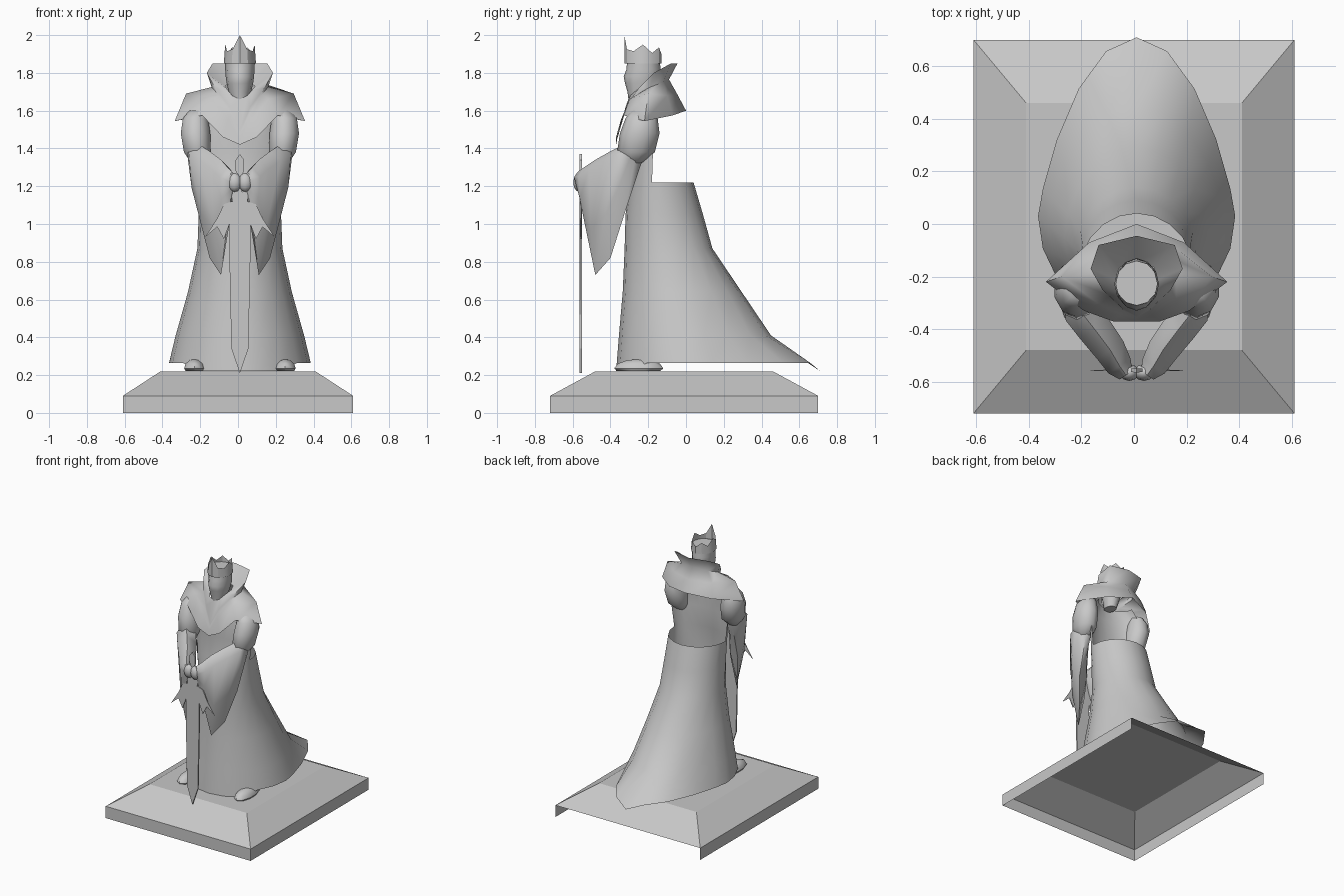
import bpy, bmesh, math

if "Cube" in bpy.data.objects:
    bpy.data.objects.remove(bpy.data.objects["Cube"])

stone = bpy.data.materials.new("grey_stone")
stone.diffuse_color = (0.58, 0.58, 0.58, 1)
stone.use_nodes = True
stone.node_tree.nodes["Principled BSDF"].inputs["Base Color"].default_value = stone.diffuse_color


def finish(name, bm, smooth=45):
    bmesh.ops.recalc_face_normals(bm, faces=bm.faces)
    me = bpy.data.meshes.new(name)
    bm.to_mesh(me)
    bm.free()
    me.materials.append(stone)
    ob = bpy.data.objects.new(name, me)
    bpy.context.collection.objects.link(ob)
    if name != "plinth":
        ob.location.x = .01      # the figure stands slightly off centre
    if smooth:
        bpy.ops.object.select_all(action='DESELECT')
        ob.select_set(True)
        bpy.context.view_layer.objects.active = ob
        bpy.ops.object.shade_smooth_by_angle(angle=math.radians(smooth))
    return ob


def loft(name, rings, cap_start=False, cap_end=False, skip=None, smooth=45):
    """Skin closed rings of equal length; skip(row, column) leaves openings."""
    bm = bmesh.new()
    vs = [[bm.verts.new(p) for p in r] for r in rings]
    n = len(rings[0])
    for i in range(len(vs) - 1):
        for k in range(n):
            if skip and skip(i, k):
                continue
            j = (k + 1) % n
            bm.faces.new((vs[i][k], vs[i][j], vs[i + 1][j], vs[i + 1][k]))
    if cap_start:
        bm.faces.new(vs[0])
    if cap_end:
        bm.faces.new(vs[-1])
    loose = [v for v in bm.verts if not v.link_faces]
    bmesh.ops.delete(bm, geom=loose, context='VERTS')
    return finish(name, bm, smooth)


def oval(cx, cy, z, rx, ry, n=12):
    return [(cx + rx * math.sin(2 * math.pi * k / n),
             cy - ry * math.cos(2 * math.pi * k / n), z) for k in range(n)]


def mirror_ring(half):
    """Half ring from front centre to back centre, completed on the other side."""
    return half + [(-x, y, z) for x, y, z in half[-2:0:-1]]


def blob(name, centre, scale, floor=0):
    bm = bmesh.new()
    bmesh.ops.create_uvsphere(bm, u_segments=10, v_segments=6, radius=1)
    for v in bm.verts:
        v.co = [c + s * q for c, s, q in zip(centre, scale, v.co)]
        v.co.z = max(v.co.z, floor)
    finish(name, bm)


# plinth: open underneath and with no vertical back wall
def rect(x, y0, y1, z):
    return [(-x, y0, z), (x, y0, z), (x, y1, z), (-x, y1, z)]


loft("plinth", [rect(.61, -.72, .70, 0), rect(.61, -.72, .70, .09),
                rect(.41, -.48, .46, .22)], cap_end=True,
     skip=lambda i, k: i == 0 and k == 2, smooth=0)


# robe: trailing skirt, and a torso front above the waist that is open at the back
def robe_ring(z, w, yf, yb, yc, power=1.0, hem=False):
    ring = []
    for k in range(20):
        a = 2 * math.pi * k / 20
        c = -math.cos(a)
        y = yc + (yb - yc) * c ** power if c > 1e-6 else yc + (yc - yf) * c
        low = hem and k in (18, 19, 0, 1, 2, 10)
        ring.append((w * math.sin(a), y, .222 if low else z))
    return ring


robe = [robe_ring(.265, .375, -.37, .71, .03, 1.6, True),
        robe_ring(.41, .34, -.355, .45, 0, 1.3),
        robe_ring(.64, .275, -.335, .295, -.05, 1.15),
        robe_ring(.87, .225, -.325, .14, -.10),
        robe_ring(1.05, .218, -.32, .09, -.14),
        robe_ring(1.22, .215, -.30, .04, -.18),
        robe_ring(1.38, .235, -.28, -.1, -.175),
        robe_ring(1.55, .22, -.30, -.1, -.18),
        robe_ring(1.64, .14, -.29, -.1, -.18)]
loft("robe", robe, skip=lambda i, k: i >= 5 and 5 <= k < 15)

# shoulder mantle rising into a high collar, then folding down inside to the neck
mantle = [
    [(0, -.37, 1.42), (.09, -.37, 1.46), (.2, -.33, 1.575), (.345, -.22, 1.545),
     (.18, -.07, 1.575), (0, 0, 1.60)],
    [(0, -.365, 1.45), (.06, -.345, 1.55), (.15, -.30, 1.66), (.285, -.20, 1.69),
     (.16, -.10, 1.68), (0, -.045, 1.685)],
    [(0, -.355, 1.48), (.05, -.33, 1.58), (.11, -.27, 1.68), (.15, -.19, 1.725),
     (.11, -.12, 1.75), (0, -.09, 1.765)],
    [(0, -.35, 1.50), (.055, -.32, 1.62), (.13, -.25, 1.72), (.175, -.17, 1.80),
     (.145, -.08, 1.85), (0, -.045, 1.85)],
    [(0, -.305, 1.66), (.04, -.295, 1.68), (.065, -.26, 1.71), (.08, -.21, 1.73),
     (.065, -.165, 1.74), (0, -.145, 1.74)]]
loft("mantle", [mirror_ring(h) for h in mantle], smooth=60)

# head with beard
head = [(1.62, .04, .05, -.25), (1.70, .06, .07, -.24), (1.745, .07, .088, -.235),
        (1.78, .075, .10, -.23), (1.82, .078, .09, -.225), (1.89, .08, .085, -.225)]
loft("head", [oval(0, cy, z, rx, ry) for z, rx, ry, cy in head], True, True)

# crown: thin ring with uneven points
points = [2.0, 1.925, 1.915, 1.95, 1.905, 1.935, 1.90]
tops = points + points[-2:0:-1]
rim = [(x, y, t) for (x, y, _), t in zip(oval(0, -.228, 0, .078, .098), tops)]
loft("crown", [oval(0, -.228, 1.85, .085, .097), rim], smooth=30)

# arms: puffed upper arm, draped sleeve, hand and foot on both sides
arm = [(1.60, .22, .05, -.23, .06), (1.56, .235, .07, -.235, .085),
       (1.48, .235, .082, -.245, .105), (1.38, .225, .075, -.265, .10),
       (1.31, .215, .035, -.28, .03)]
sleeve = [(.235, -.24, 1.45, 1.31, .06), (.215, -.33, 1.42, 1.04, .068),
          (.16, -.40, 1.385, .82, .068), (.10, -.48, 1.34, .73, .062),
          (.065, -.54, 1.30, 1.02, .052), (.04, -.575, 1.275, 1.19, .03)]


def sleeve_ring(s, x, y, top, low, w):
    h = top - low
    section = [(0, top), (w, top - min(.05, h * .3)), (w * .75, top - h * .6),
               (0, low), (-w * .75, top - h * .6), (-w, top - min(.05, h * .3))]
    return [(s * (x + .8 * o), y - .55 * o, z) for o, z in section]


for s, side in ((1, "right"), (-1, "left")):
    loft(side + "_upper_arm", [oval(s * x, y, z, rx, ry, 10)
                               for z, x, rx, y, ry in arm], True, True, smooth=70)
    loft(side + "_sleeve", [sleeve_ring(s, *r) for r in sleeve], True, True, smooth=60)
    blob(side + "_hand", (s * .028, -.565, 1.22), (.038, .032, .05))
    blob(side + "_foot", (s * .24, -.25, .235), (.058, .13, .05), .222)

# sword held point down, with winged guard
half = [(0, 1.37), (.022, 1.34), (.022, 1.28), (.012, 1.26), (.012, 1.17), (.05, 1.19),
        (.04, 1.12), (.085, 1.105), (.12, 1.03), (.185, .93), (.12, .985), (.085, .92),
        (.055, 1.0), (.056, .85), (.045, .34), (0, .21)]
outline = half + [(-x, z) for x, z in half[-2:0:-1]]
bm = bmesh.new()
face = bm.faces.new([bm.verts.new((x, -.557, z)) for x, z in outline])
out = bmesh.ops.extrude_face_region(bm, geom=[face], use_keep_orig=True)
back = {g for g in out["geom"] if isinstance(g, bmesh.types.BMVert)}
for v in bm.verts:
    v.co.y += (.007 if v in back else -.007) * (1.05 - abs(v.co.x) / .185)
finish("sword", bm, smooth=0)
